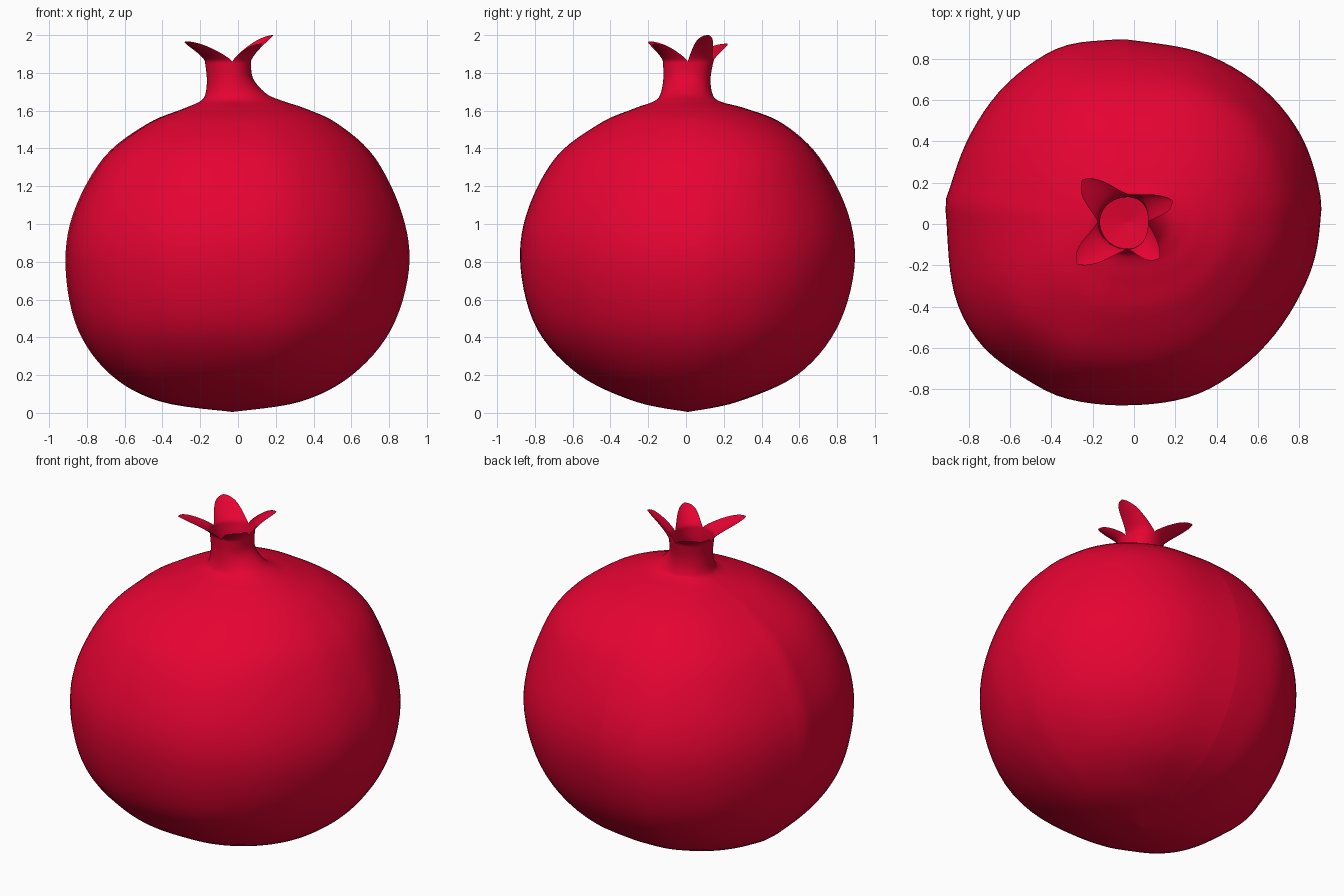
import bpy, bmesh, math
from mathutils import Vector

if "Cube" in bpy.data.objects:
    bpy.data.objects.remove(bpy.data.objects["Cube"])

AXIS = Vector((-0.03, 0.01))
# skin profiles: z, then x left, x right, y front, y back
PROFILE = [(0.005, -.03, -.03, .01, .01), (.06, -.41, .33, -.27, .27),
           (.20, -.67, .60, -.57, .58), (.44, -.845, .805, -.795, .785),
           (.76, -.91, .90, -.885, .88), (1.05, -.872, .865, -.855, .85),
           (1.35, -.71, .72, -.70, .70), (1.53, -.48, .525, -.465, .51),
           (1.61, -.29, .36, -.28, .32), (1.65, -.20, .24, -.17, .175),
           (1.69, -.172, .15, -.135, .14), (1.77, -.165, .08, -.12, .13),
           (1.86, -.175, .068, -.122, .145)]
# widest outline seen from above
OUTLINE = [(.90, .01), (.885, .17), (.78, .41), (.585, .63), (.32, .80), (.03, .88),
           (-.12, .885), (-.36, .83), (-.60, .645), (-.775, .41), (-.885, .17),
           (-.91, .05), (-.86, -.315), (-.725, -.56), (-.51, -.73), (-.31, -.835),
           (-.03, -.875), (.27, -.825), (.51, -.68), (.705, -.475), (.85, -.22)]
BULGE = [.05, .04, .03, .02]           # extra fullness of each quarter
TIPS = [(.185, .115, 2.0), (-.25, .215, 1.955), (-.275, -.195, 1.967), (.125, -.165, 1.955)]


def spline(pts, steps, closed=False):
    """Catmull-Rom through points of any dimension."""
    n, out = len(pts), []
    get = (lambda i: pts[i % n]) if closed else (lambda i: pts[min(max(i, 0), n - 1)])
    for i in range(n if closed else n - 1):
        for k in range(steps):
            t = k / steps
            out.append([0.5 * (2 * b + (c - a) * t + (2 * a - 5 * b + 4 * c - d) * t * t
                               + (3 * b - a - 3 * c + d) * t ** 3)
                        for a, b, c, d in zip(get(i - 1), get(i), get(i + 1), get(i + 2))])
    return out if closed else out + [list(pts[-1])]


polar = sorted((math.atan2(y - AXIS.y, x - AXIS.x) % math.tau, math.hypot(x - AXIS.x, y - AXIS.y))
               for x, y in spline(OUTLINE, 6, True))
polar = [(polar[-1][0] - math.tau, polar[-1][1])] + polar + [(polar[0][0] + math.tau, polar[0][1])]


def outline_radius(a):
    a %= math.tau
    for (a0, r0), (a1, r1) in zip(polar, polar[1:]):
        if a0 <= a <= a1:
            return r0 + (r1 - r0) * (a - a0) / max(a1 - a0, 1e-9)


def blend(row, a):
    c, s = math.cos(a), math.sin(a)
    rx = row[2] - AXIS.x if c > 0 else AXIS.x - row[1]
    ry = row[4] - AXIS.y if s > 0 else AXIS.y - row[3]
    return rx * c * c + ry * s * s


def skin_point(row, a, q):
    fade = min(1, max(0, (1.72 - row[0]) / 0.22))
    bulge = BULGE[q]
    if q == 0:                          # fuller back right shoulder
        bulge += .05 * math.exp(-((row[0] - 1.42) / .2) ** 2)
    full = (1 + bulge * abs(math.sin(2 * a)) ** 1.5) * outline_radius(a) / blend(PROFILE[4], a)
    r = blend(row, a) * full ** fade
    return Vector((AXIS.x + r * math.cos(a), AXIS.y + r * math.sin(a), row[0]))


mat = bpy.data.materials.new("red_skin")
mat.diffuse_color = (0.79, 0.001, 0.032, 1)
mat.use_nodes = True
mat.node_tree.nodes["Principled BSDF"].inputs["Base Color"].default_value = mat.diffuse_color


def grid_object(name, rows):
    bm = bmesh.new()
    vs = [[bm.verts.new(p) for p in r] for r in rows]
    for r0, r1 in zip(vs, vs[1:]):
        for i in range(len(r0) - 1):
            bm.faces.new((r0[i], r0[i + 1], r1[i + 1], r1[i]))
    bmesh.ops.remove_doubles(bm, verts=bm.verts, dist=1e-4)
    me = bpy.data.meshes.new(name)
    bm.to_mesh(me)
    bm.free()
    me.materials.append(mat)
    me.shade_smooth()
    ob = bpy.data.objects.new(name, me)
    bpy.context.collection.objects.link(ob)
    return ob


# four skin quarters, each running up the open neck into one crown leaf
SEG = 24
for q, tip in enumerate(TIPS):
    angles = [math.pi / 2 * (q + i / SEG) for i in range(SEG + 1)]
    rows = [[skin_point(row, a, q) for a in angles] for row in spline(PROFILE, 6)]
    base = rows[-1]
    mid = base[SEG // 2]
    d = Vector(tip) - mid
    for k in range(1, 21):
        t = math.sin(math.pi / 2 * k / 20)
        w = (1 - 0.4 * t) * math.sqrt(max(0, 1 - t ** 7))
        path = mid + Vector((d.x * t ** 1.25, d.y * t ** 1.25, d.z * t ** 0.93))
        rows.append([path + (b - mid) * w for b in base])
    grid_object(f"skin_quarter_{q + 1}", rows)
